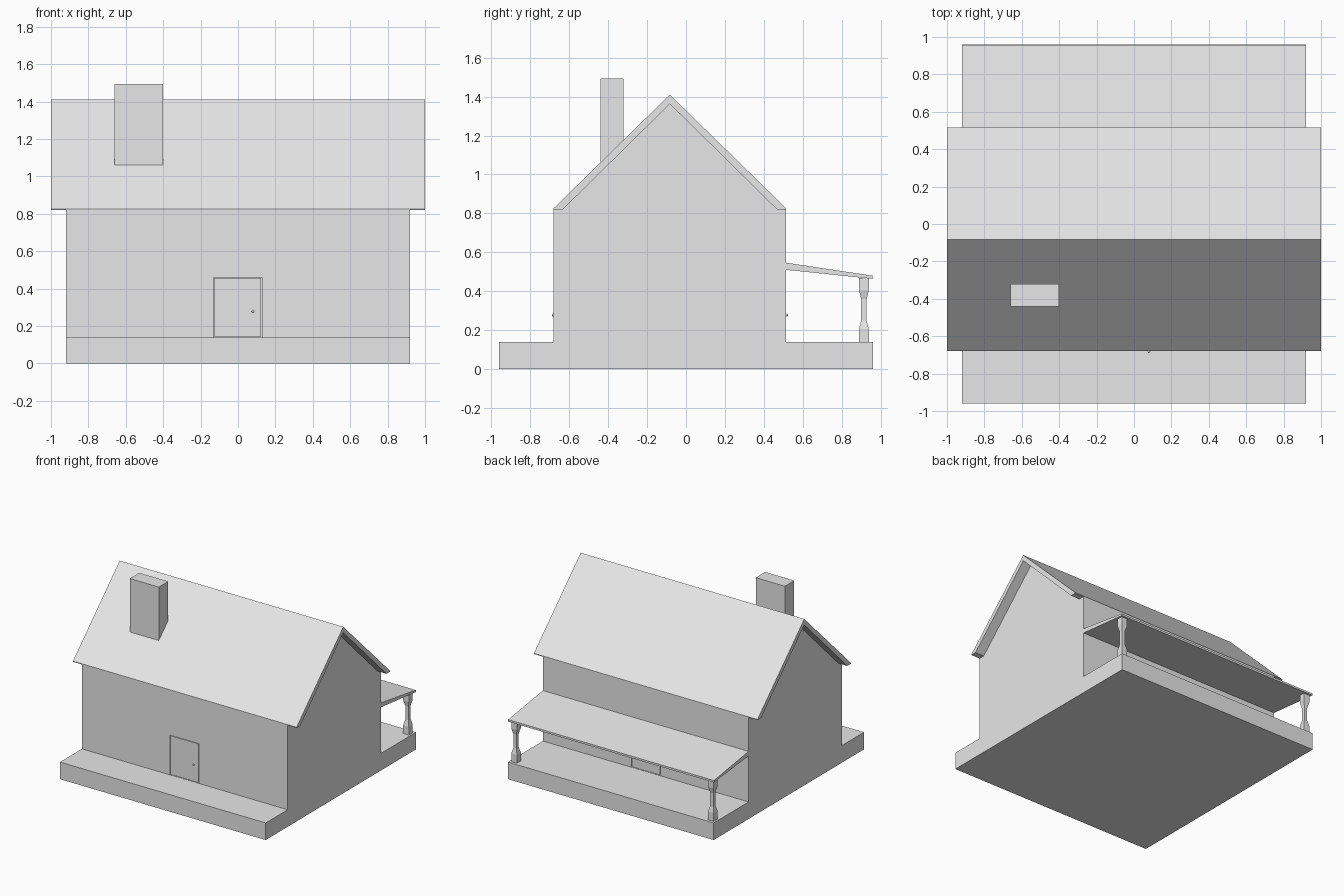
import bpy
import bmesh

if "Cube" in bpy.data.objects:
    bpy.data.objects.remove(bpy.data.objects["Cube"], do_unlink=True)

# One plain grey for the whole house
grey = bpy.data.materials.new("plain_grey")
grey.use_nodes = True
grey.diffuse_color = (0.8, 0.8, 0.8, 1)
grey.node_tree.nodes["Principled BSDF"].inputs["Base Color"].default_value = grey.diffuse_color


def make_object(name, bm):
    bmesh.ops.recalc_face_normals(bm, faces=bm.faces)
    mesh = bpy.data.meshes.new(name)
    bm.to_mesh(mesh)
    bm.free()
    mesh.materials.append(grey)
    obj = bpy.data.objects.new(name, mesh)
    bpy.context.collection.objects.link(obj)
    return obj


def prism(name, profile, x0, x1):
    """Extrude a closed (y, z) profile along x."""
    bm = bmesh.new()
    face = bm.faces.new([bm.verts.new((x0, y, z)) for y, z in profile])
    moved = bmesh.ops.extrude_face_region(bm, geom=[face])["geom"]
    verts = [v for v in moved if isinstance(v, bmesh.types.BMVert)]
    bmesh.ops.translate(bm, verts=verts, vec=(x1 - x0, 0, 0))
    return make_object(name, bm)


def box(name, x0, x1, y0, y1, z0, z1):
    return prism(name, [(y0, z0), (y1, z0), (y1, z1), (y0, z1)], x0, x1)


def square_post(name, x, y, sections):
    """Stack square sections given as (height, half width)."""
    bm = bmesh.new()
    rings = [[bm.verts.new((x + a * r, y + b * r, z))
              for a, b in ((-1, -1), (1, -1), (1, 1), (-1, 1))]
             for z, r in sections]
    for low, high in zip(rings, rings[1:]):
        for i in range(4):
            j = (i + 1) % 4
            bm.faces.new((low[i], low[j], high[j], high[i]))
    bm.faces.new(rings[0])
    bm.faces.new(rings[-1])
    return make_object(name, bm)


HALF, FRONT, BACK, RIDGE = 0.92, -0.68, 0.515, -0.083
FLOOR, EAVE = 0.138, 0.82

# Base slab and gabled walls in one profile
house = prism("house_walls_and_base", [
    (-0.96, 0), (0.96, 0), (0.96, FLOOR), (BACK, FLOOR), (BACK, EAVE),
    (BACK - 0.047, EAVE), (RIDGE, 1.362), (FRONT + 0.047, EAVE),
    (FRONT, EAVE), (FRONT, FLOOR), (-0.96, FLOOR)], -HALF, HALF)

# Pitched roof with gable overhang
prism("roof", [
    (FRONT, EAVE), (FRONT, EAVE + 0.006), (RIDGE, 1.41),
    (BACK, EAVE + 0.006), (BACK, EAVE), (BACK - 0.047, EAVE),
    (RIDGE, 1.362), (FRONT + 0.047, EAVE)], -1, 1)

# Chimney, with its foot inside the roof
box("chimney", -0.66, -0.40, -0.44, -0.32, 1.0, 1.493)

# Flush doors with a narrow gap around them, and round knobs
for side, wall, out in (("front", FRONT, -1), ("back", BACK, 1)):
    y0, y1 = sorted((wall - out * 0.02, wall + out * 0.02))
    cutter = box(side + "_door_cutter", -0.131, 0.127, y0, y1, FLOOR + 0.002, 0.46)
    cutter.hide_render = True
    cutter.hide_set(True)
    cut = house.modifiers.new(side + "_doorway", "BOOLEAN")
    cut.object = cutter
    cut.solver = "EXACT"

    y0, y1 = sorted((wall - out * 0.02, wall))
    box(side + "_door", -0.127, 0.123, y0, y1, FLOOR + 0.006, 0.456)

    bm = bmesh.new()
    bmesh.ops.create_uvsphere(bm, u_segments=12, v_segments=8, radius=0.007)
    bmesh.ops.translate(bm, verts=bm.verts, vec=(0.08, wall + out * 0.003, 0.278))
    for face in bm.faces:
        face.smooth = True
    make_object(side + "_door_knob", bm)

# Sloping porch roof at the back
prism("porch_roof", [
    (BACK - 0.01, 0.511), (0.957, 0.464), (0.957, 0.48), (BACK - 0.01, 0.548)],
    -HALF, HALF)

# Turned-in square porch posts
shape = [(FLOOR, 0.025), (0.205, 0.025), (0.25, 0.014),
         (0.36, 0.014), (0.405, 0.025), (0.468, 0.025)]
for side, x in (("left", 0.88), ("right", -0.88)):
    square_post(side + "_porch_post", x, 0.914, shape)
